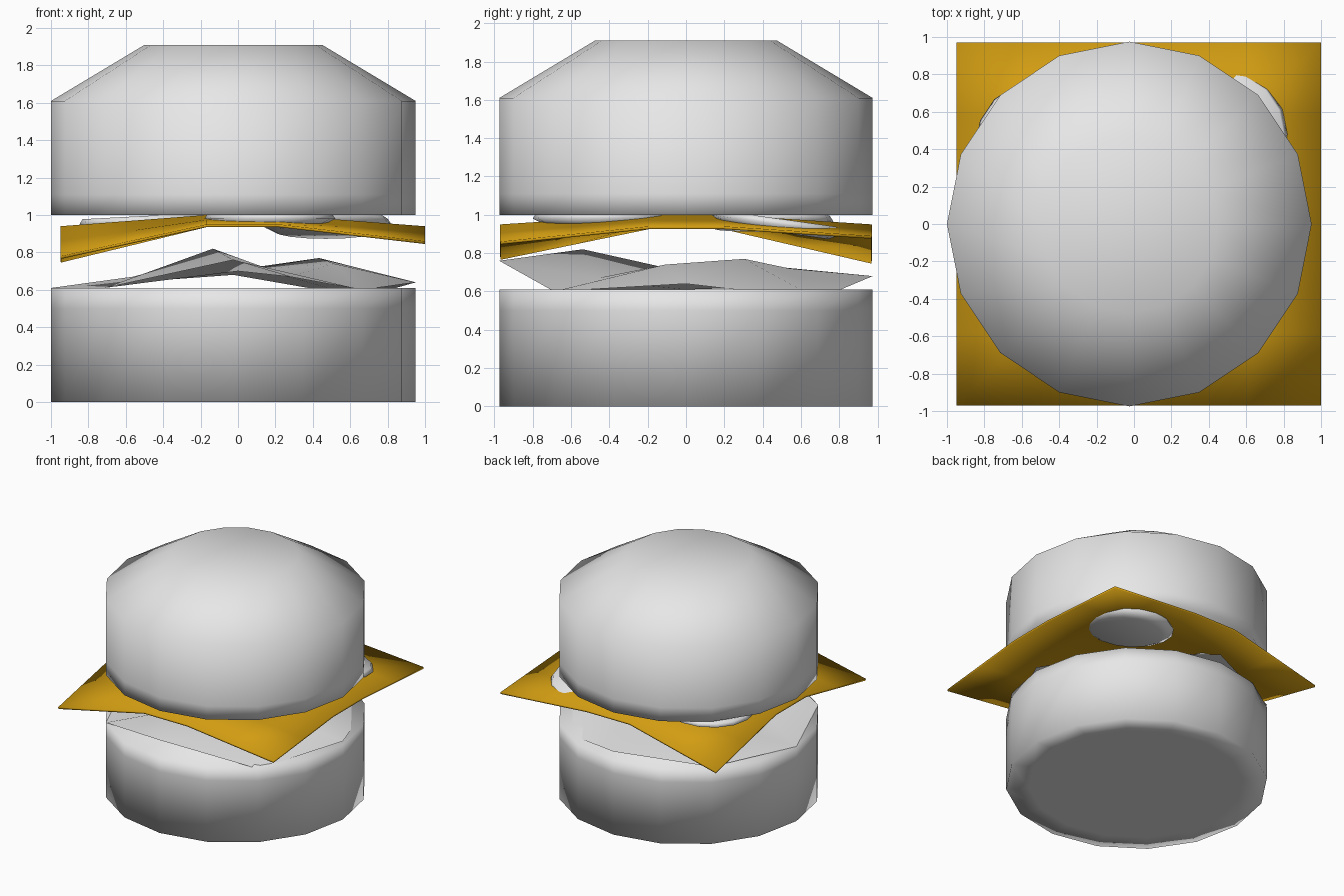
import bpy, bmesh, math
from mathutils import Matrix, Vector

cube = bpy.data.objects.get("Cube")
if cube:
    bpy.data.objects.remove(cube, do_unlink=True)


def material(name, colour):
    mat = bpy.data.materials.new(name)
    mat.use_nodes = True
    mat.diffuse_color = colour
    mat.node_tree.nodes["Principled BSDF"].inputs["Base Color"].default_value = colour
    return mat


pale = material("pale grey", (0.8, 0.8, 0.8, 1))
yellow = material("cheese yellow", (0.64, 0.335, 0.006, 1))


def finish(name, bm, mat, location=(0, 0, 0), tilt=(0, 0, 0)):
    """Turn a bmesh into a smooth shaded object."""
    bmesh.ops.recalc_face_normals(bm, faces=bm.faces)
    for face in bm.faces:
        face.smooth = True
    mesh = bpy.data.meshes.new(name)
    bm.to_mesh(mesh)
    bm.free()
    mesh.materials.append(mat)
    obj = bpy.data.objects.new(name, mesh)
    obj.location = location
    obj.rotation_euler = [math.radians(a) for a in tilt]
    bpy.context.collection.objects.link(obj)
    return obj


def turned(name, profile, location, tilt=(0, 0, 0), sides=16):
    """Revolve a (radius, height) profile about z."""
    bm = bmesh.new()
    verts = [bm.verts.new((r, 0, z)) for r, z in profile]
    edges = [bm.edges.new(pair) for pair in zip(verts, verts[1:])]
    bmesh.ops.spin(bm, geom=verts + edges, cent=(0, 0, 0), axis=(0, 0, 1),
                   angle=math.tau, steps=sides)
    bmesh.ops.remove_doubles(bm, verts=bm.verts, dist=0.0005)
    return finish(name, bm, pale, location, tilt)


# Buns
R = 0.975
turned("bottom_bun", [(0, 0), (0.8, 0), (R, 0), (R, 0.5), (R, 0.61), (0, 0.61)], (-0.025, 0, 0))
turned("top_bun", [(0, 0), (R, 0), (R, 0.11), (R, 0.61), (0.475, 0.91), (0, 0.91)], (-0.025, 0, 1.0))

# Wavy leaf on the bottom bun: a centre and two rings of eight
outer = [0.64, 0.56, 0.68, 0.63, 0.61, 0.61, 0.76, 0.6]
inner = [0.74, 0.77, 0.72, 0.73, 0.67, 0.64, 0.82, 0.67]
bm = bmesh.new()
rings = []
for radius, heights, twist in ((0.55, inner, -0.2), (R, outer, 0)):
    ring = []
    for i, z in enumerate(heights):
        a = math.tau * i / len(heights) + twist
        ring.append(bm.verts.new((radius * math.cos(a) - 0.025, radius * math.sin(a), z)))
    rings.append(ring)
middle = bm.verts.new((0, 0, 0.7))
for i in range(8):
    j = (i + 1) % 8
    a, b, c, d = rings[0][i], rings[0][j], rings[1][i], rings[1][j]
    for tri in ((middle, a, b), (a, c, b), (b, c, d)):
        bm.faces.new(tri)
finish("leaf", bm, pale)

# Cheese slice: a square sheet whose corners droop by different amounts
droop = {(-1, -1): 0.11, (1, -1): 0.03, (1, 1): 0.0, (-1, 1): 0.13}
steps = [-1, -0.6, -0.2, 0.2, 0.6, 1]
bm = bmesh.new()
grid = []
for v in steps:
    row = []
    for u in steps:
        du, dv = (max(0, (abs(t) - 0.2) / 0.8) for t in (u, v))
        corner = droop[(1 if u > 0 else -1, 1 if v > 0 else -1)]
        z = 1.0 - 0.06 * du - 0.05 * dv - corner * du * dv
        row.append(bm.verts.new((0.025 + 0.975 * u, 0.97 * v, z)))
    grid.append(row)
for low, high in zip(grid, grid[1:]):
    for i in range(len(steps) - 1):
        bm.faces.new((low[i], low[i + 1], high[i + 1], high[i]))
cheese = finish("cheese_slice", bm, yellow)
solid = cheese.modifiers.new("thickness", "SOLIDIFY")
solid.thickness = 0.015
solid.offset = -1

# Round slices resting on the cheese
slice_profile = [(0, -0.04), (0.27, -0.04), (0.35, 0), (0.33, 0.03), (0, 0.03)]
for name, place, tilt in (
        ("front_slice", (0.17, -0.45, 0.98), (0, 0, 0)),
        ("back_left_slice", (0.47, 0.48, 0.95), (-8, 0, 0)),
        ("back_right_slice", (-0.5, 0.42, 0.965), (0, -3, 0))):
    turned(name, slice_profile, place, tilt)
